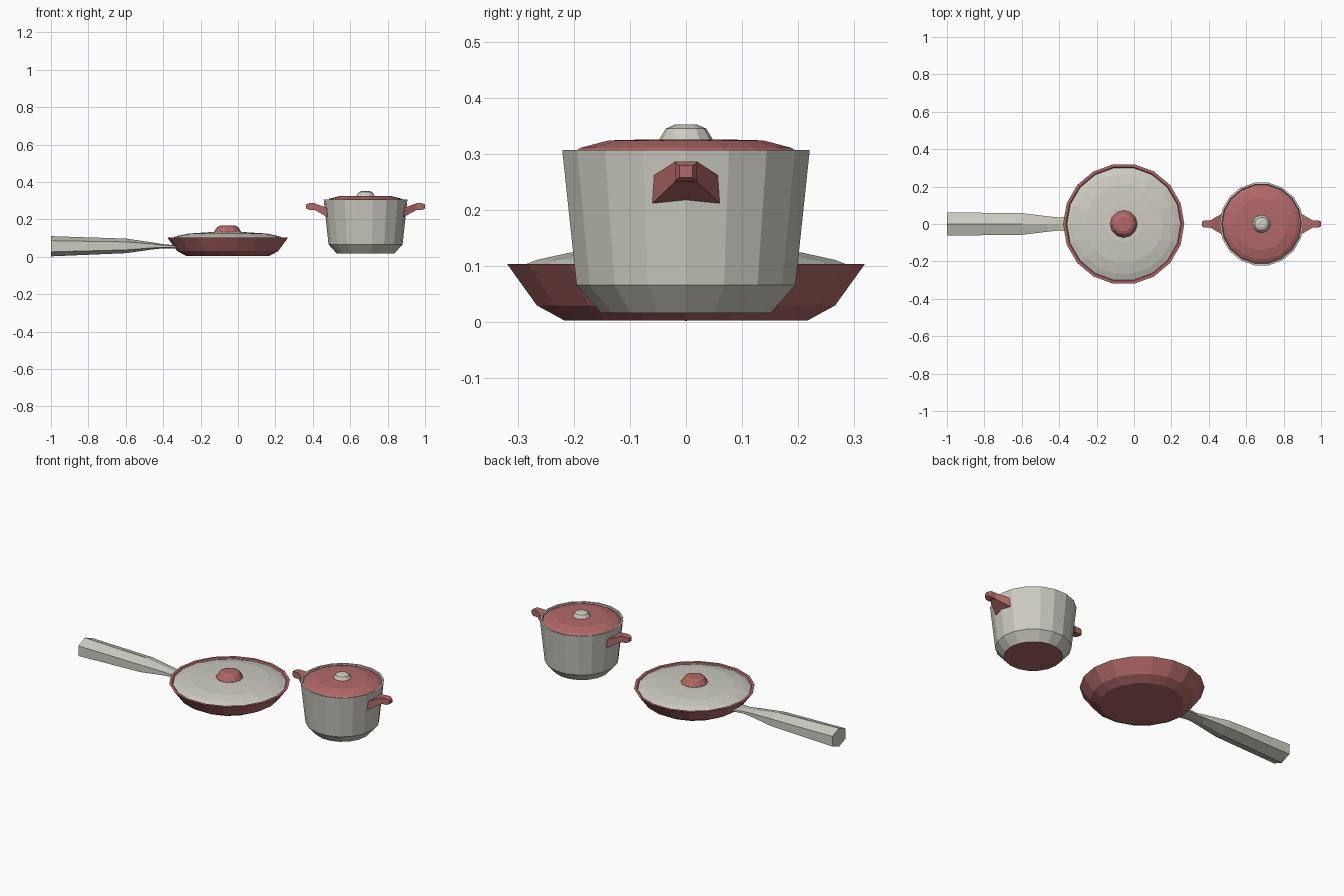
import bpy, bmesh
from math import cos, sin, pi

if "Cube" in bpy.data.objects:
    bpy.data.objects.remove(bpy.data.objects["Cube"], do_unlink=True)


def material(name, rgb):
    m = bpy.data.materials.new(name)
    m.use_nodes = True
    m.diffuse_color = (*rgb, 1)
    m.node_tree.nodes["Principled BSDF"].inputs["Base Color"].default_value = (*rgb, 1)
    return m


RED = material("muted red", (0.45, 0.14, 0.14))
CREAM = material("cream grey", (0.61, 0.60, 0.53))


def finish(name, bm, *mats):
    bmesh.ops.recalc_face_normals(bm, faces=bm.faces[:])
    mesh = bpy.data.meshes.new(name)
    bm.to_mesh(mesh)
    bm.free()
    for m in mats:
        mesh.materials.append(m)
    obj = bpy.data.objects.new(name, mesh)
    bpy.context.collection.objects.link(obj)
    return obj


def bridge(bm, rings):
    """Join successive rings of vertices with quads and cap both ends."""
    n = len(rings[0])
    for a, b in zip(rings, rings[1:]):
        for i in range(n):
            j = (i + 1) % n
            bm.faces.new((a[i], a[j], b[j], b[i]))
    bm.faces.new(rings[0])
    bm.faces.new(rings[-1])


def lathe(name, cx, profile, sides, *mats):
    """Faceted turned part from (radius, height) pairs."""
    bm = bmesh.new()
    rings = [[bm.verts.new((cx + r * cos(2 * pi * i / sides), r * sin(2 * pi * i / sides), z))
              for i in range(sides)] for r, z in profile]
    bridge(bm, rings)
    return finish(name, bm, *mats)


def loft(name, sections, mat):
    """Part along x from (x, list of (y, z)) sections."""
    bm = bmesh.new()
    rings = [[bm.verts.new((x, y, z)) for y, z in pts] for x, pts in sections]
    bridge(bm, rings)
    return finish(name, bm, mat)


PAN_X, POT_X, SIDES = -0.055, 0.682, 18

# Frying pan: bowl, lid and knob
lathe("pan_bowl", PAN_X, [(0.22, 0.003), (0.27, 0.03), (0.324, 0.104),
                          (0.309, 0.104), (0.26, 0.04), (0.21, 0.015)], SIDES, RED)
lathe("pan_lid", PAN_X, [(0.295, 0.088), (0.304, 0.098), (0.27, 0.111),
                         (0.21, 0.124), (0.1, 0.131)], SIDES, CREAM)
lathe("pan_lid_knob", PAN_X, [(0.06, 0.122), (0.073, 0.132), (0.056, 0.159), (0.04, 0.166)], 12, RED)


# Pan handle: hexagonal grip narrowing to a flat neck
def hexagon(half_y, half_z, mid):
    side = half_z * 0.55
    return [(0, mid + half_z), (half_y, mid + side), (half_y, mid - side),
            (0, mid - half_z), (-half_y, mid - side), (-half_y, mid + side)]


grip = [(-1, 0.062, 0.054, 0.056), (-0.6, 0.058, 0.039, 0.058), (-0.46, 0.041, 0.019, 0.058),
        (-0.4, 0.035, 0.011, 0.056), (-0.33, 0.044, 0.008, 0.053)]
loft("pan_handle", [(x, hexagon(hy, hz, mid)) for x, hy, hz, mid in grip], CREAM)

# Cooking pot: body with red underside, lid and knob
pot = lathe("pot_body", POT_X, [(0.153, 0.016), (0.198, 0.066), (0.224, 0.307),
                                (0.214, 0.307), (0.188, 0.07), (0.145, 0.03)], SIDES, CREAM, RED)
for face in pot.data.polygons:
    if face.normal.z < -0.9:
        face.material_index = 1
lathe("pot_lid", POT_X, [(0.205, 0.288), (0.211, 0.299), (0.19, 0.311),
                         (0.14, 0.324), (0.06, 0.326)], SIDES, RED)
lathe("pot_lid_knob", POT_X, [(0.05, 0.322), (0.036, 0.345), (0.02, 0.352)], 12, CREAM)


# Pot handles: wide bracket tapering to a small block, one on each side
def box(half_y, low, high):
    return [(-half_y, low), (half_y, low), (half_y, high), (-half_y, high)]


bracket = [(0.198, 0.063, 0.209, 0.258), (0.273, 0.02, 0.25, 0.286),
           (0.302, 0.02, 0.251, 0.286), (0.318, 0.012, 0.258, 0.279)]
for label, s in (("left", 1), ("right", -1)):
    loft("pot_handle_" + label, [(POT_X + s * x, box(hy, lo, hi)) for x, hy, lo, hi in bracket], RED)
